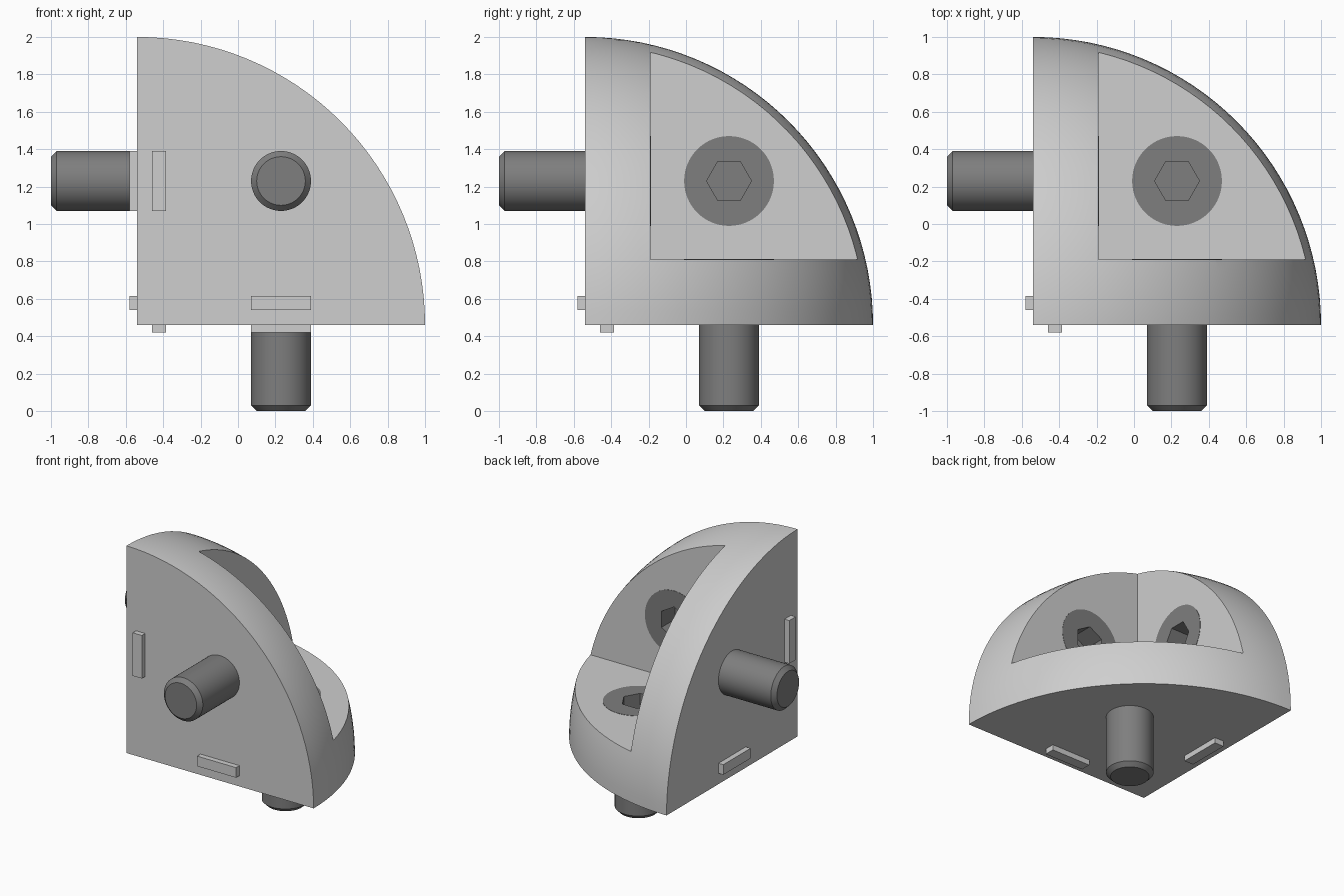
import bpy, bmesh, math
from mathutils import Matrix, Vector

default = bpy.data.objects.get("Cube")
if default:
    bpy.data.objects.remove(default, do_unlink=True)

CORNER = Vector((-0.54, -0.54, 0.46))   # inner corner of the eighth sphere
R = 1.54                                # sphere radius
WALL = 0.35                             # wall thickness
MID = 0.77                              # bolt axis offset from the corner
HEAD_R, HEAD_H = 0.24, 0.25


def material(name, grey):
    m = bpy.data.materials.new(name)
    m.use_nodes = True
    m.diffuse_color = (grey, grey, grey, 1)
    m.node_tree.nodes["Principled BSDF"].inputs["Base Color"].default_value = (grey, grey, grey, 1)
    return m


light = material("light grey", 0.62)
dark = material("dark grey", 0.21)


def spin(k):
    """Corner frame turned so that z, x and y take turns as the main axis."""
    return Matrix.Translation(CORNER) @ Matrix.Rotation(k * math.tau / 3, 4, Vector((1, 1, 1)))


def make(name, bm, mat, matrix):
    bmesh.ops.recalc_face_normals(bm, faces=bm.faces)
    bm.transform(matrix)
    mesh = bpy.data.meshes.new(name)
    bm.to_mesh(mesh)
    bm.free()
    mesh.materials.append(mat)
    obj = bpy.data.objects.new(name, mesh)
    bpy.context.collection.objects.link(obj)
    return obj


def box(name, lo, hi, mat, matrix):
    bm = bmesh.new()
    lo, hi = Vector(lo), Vector(hi)
    bmesh.ops.create_cube(bm, size=1, matrix=Matrix.Translation((lo + hi) / 2)
                          @ Matrix.Diagonal((*(hi - lo), 1)))
    return make(name, bm, mat, matrix)


def prism(name, radius, sides, z0, z1, mat, matrix):
    bm = bmesh.new()
    turn = Matrix.Rotation(math.pi / 2, 4, 'Z') if sides == 6 else Matrix()
    bmesh.ops.create_cone(bm, cap_ends=True, segments=sides, radius1=radius, radius2=radius,
                          depth=z1 - z0,
                          matrix=Matrix.Translation((MID, MID, (z0 + z1) / 2)) @ turn)
    # put two corners of a hexagon on the x axis
    if sides == 6:
        v = max(bm.verts, key=lambda p: p.co.x)
        off = math.atan2(v.co.y - MID, v.co.x - MID)
        bmesh.ops.rotate(bm, verts=bm.verts, cent=(MID, MID, 0),
                         matrix=Matrix.Rotation(-off, 3, 'Z'))
    return make(name, bm, mat, matrix)


def activate(obj):
    bpy.ops.object.select_all(action='DESELECT')
    obj.select_set(True)
    bpy.context.view_layer.objects.active = obj


def cut(obj, cutter):
    mod = obj.modifiers.new("cut", 'BOOLEAN')
    mod.operation, mod.solver, mod.object = 'DIFFERENCE', 'EXACT', cutter
    activate(obj)
    bpy.ops.object.modifier_apply(modifier=mod.name)
    bpy.data.objects.remove(cutter, do_unlink=True)


def smooth(obj):
    activate(obj)
    bpy.ops.object.shade_smooth_by_angle(angle=math.radians(30))


# Body: eighth of a sphere
bm = bmesh.new()
bmesh.ops.create_uvsphere(bm, u_segments=128, v_segments=64, radius=R)
for axis in ((1, 0, 0), (0, 1, 0), (0, 0, 1)):
    geom = bm.verts[:] + bm.edges[:] + bm.faces[:]
    bmesh.ops.bisect_plane(bm, geom=geom, dist=1e-5, plane_co=(0, 0, 0),
                           plane_no=axis, clear_inner=True)
    rim = [e for e in bm.edges if e.is_boundary]
    bmesh.ops.holes_fill(bm, edges=rim, sides=0)
body = make("corner_body", bm, light, Matrix.Translation(CORNER))

# Pocket and bolt recesses
cut(body, box("pocket_cutter", (WALL,) * 3, (2,) * 3, light, Matrix.Translation(CORNER)))
for k in range(3):
    cut(body, prism("recess_cutter", HEAD_R, 64, WALL - HEAD_H, WALL + 0.1, light, spin(k)))
smooth(body)

# Bolt: lathed outline from head centre to tip centre
outline = [(0, WALL + 0.002), (HEAD_R, WALL + 0.002), (HEAD_R, WALL - HEAD_H),
           (0.16, WALL - HEAD_H), (0.16, -0.43), (0.13, -0.46), (0, -0.46)]
for k, side in enumerate(("bottom", "left_side", "front")):
    bm = bmesh.new()
    verts = [bm.verts.new((MID + r, MID, z)) for r, z in outline]
    edges = [bm.edges.new(pair) for pair in zip(verts, verts[1:])]
    bmesh.ops.spin(bm, geom=verts + edges, cent=(MID, MID, 0), axis=(0, 0, 1),
                   angle=math.tau, steps=64, use_merge=True)
    bmesh.ops.remove_doubles(bm, verts=bm.verts, dist=1e-5)
    name = ("bottom", "right", "front")[k]
    bolt = make(name + "_bolt", bm, dark, spin(k))
    cut(bolt, prism("socket_cutter", 0.12, 6, WALL - 0.16, WALL + 0.1, dark, spin(k)))
    smooth(bolt)

    # Locating tabs, one along each straight edge of the face
    near, far, low, high = 0.08, 0.155, 0.61, 0.93
    box(name + "_tab_a", (near, low, -0.04), (far, high, 0.01), light, spin(k))
    box(name + "_tab_b", (low, near, -0.04), (high, far, 0.01), light, spin(k))
